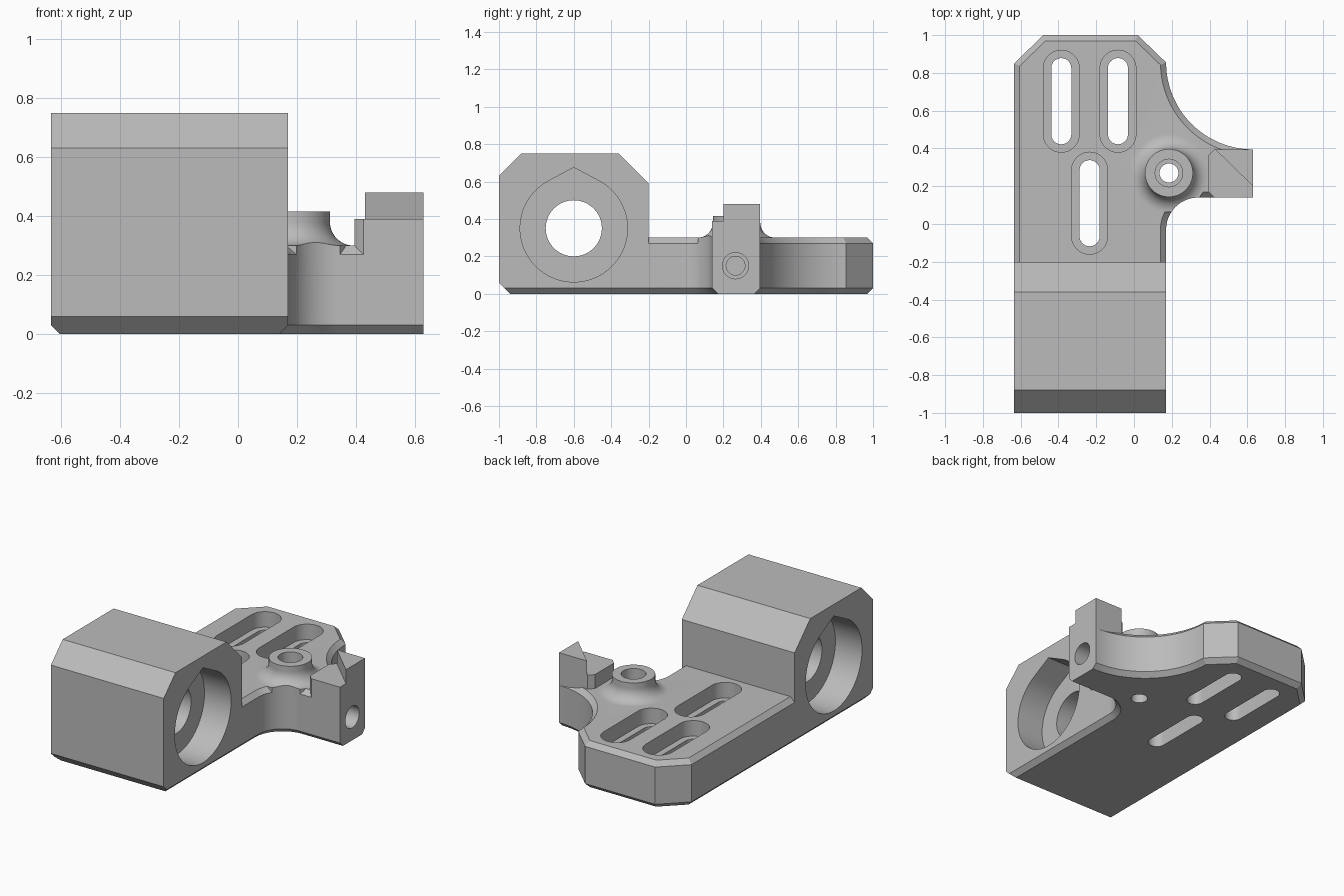
import bpy
import bmesh
from math import cos, sin, pi, radians
from mathutils import Vector

cube = bpy.data.objects.get("Cube")
if cube:
    bpy.data.objects.remove(cube, do_unlink=True)

grey = bpy.data.materials.new("plain grey")
grey.use_nodes = True
grey.diffuse_color = (0.5, 0.5, 0.5, 1)
grey.node_tree.nodes["Principled BSDF"].inputs["Base Color"].default_value = (0.5, 0.5, 0.5, 1)


def arc(cx, cy, r, start, end, n=24):
    angles = [radians(start + (end - start) * i / n) for i in range(n + 1)]
    return [(cx + r * cos(a), cy + r * sin(a)) for a in angles]


def circle(cx, cy, r, n=64):
    return arc(cx, cy, r, 0, 360, n)[:-1]


def slot(cx, cy, r, half):
    return arc(cx, cy + half, r, 0, 180) + arc(cx, cy - half, r, 180, 360)


def inset(points, d, rule):
    """Move each edge of a counter-clockwise outline inward by d where rule allows."""
    pts = [Vector(p) for p in points]
    lines = []
    for a, b in zip(pts, pts[1:] + pts[:1]):
        t = (b - a).normalized()
        lines.append((Vector((-t.y, t.x)), d if rule(a, b) else 0.0))
    result = []
    for i, p in enumerate(pts):
        (n, d1), (m, d2) = lines[i - 1], lines[i]
        det = n.x * m.y - n.y * m.x
        if abs(det) < 1e-6:
            result.append(p + n * d1)
        else:
            result.append(p + Vector((d1 * m.y - d2 * n.y, n.x * d2 - m.x * d1)) / det)
    return result


def prism(name, outline, levels, axis="z", rule=lambda a, b: True):
    """Stack copies of an outline along an axis; levels are (position, inset)."""
    bm = bmesh.new()
    rings = []
    for pos, d in levels:
        ring = inset(outline, d, rule) if d else outline
        rings.append([bm.verts.new((p[0], p[1], pos) if axis == "z" else (pos, p[0], p[1]))
                      for p in ring])
    n = len(outline)
    for low, high in zip(rings, rings[1:]):
        for i in range(n):
            j = (i + 1) % n
            bm.faces.new((low[i], low[j], high[j], high[i]))
    bm.faces.new(rings[0][::-1])
    bm.faces.new(rings[-1])
    mesh = bpy.data.meshes.new(name)
    bm.to_mesh(mesh)
    bm.free()
    mesh.materials.append(grey)
    obj = bpy.data.objects.new(name, mesh)
    bpy.context.collection.objects.link(obj)
    return obj


def combine(target, tools, operation):
    for tool in tools:
        mod = target.modifiers.new("combine", "BOOLEAN")
        mod.operation = operation
        mod.solver = "EXACT"
        mod.object = tool
        bpy.context.view_layer.objects.active = target
        bpy.ops.object.modifier_apply(modifier=mod.name)
        bpy.data.objects.remove(tool, do_unlink=True)


LEFT, RIGHT, TIP = -0.635, 0.17, 0.63
BLOCK_BACK, ARM_FRONT, ARM_BACK = -0.2, 0.14, 0.395
PLATE_TOP, ARM_TOP, RIDGE_TOP = 0.3, 0.39, 0.48
BEVEL = 0.03
BOSS = (0.185, 0.27)

# Mounting plate with a swept side arm, bevelled except where it meets the block and at the arm tip
outline = ([(LEFT, BLOCK_BACK), (RIGHT, BLOCK_BACK)]
           + arc(0.34, -0.03, 0.17, 180, 90)
           + [(TIP, ARM_FRONT)]
           + arc(TIP, 0.855, 0.46, 270, 180, 32)
           + [(0.02, 1), (-0.48, 1), (LEFT, 0.85)])


def bevelled(a, b):
    at_block = a.y < BLOCK_BACK + 0.01 and b.y < BLOCK_BACK + 0.01
    at_tip = a.x > TIP - 0.001 and b.x > TIP - 0.001
    return not (at_block or at_tip)


plate = prism("mounting_plate", outline,
              [(0, BEVEL), (BEVEL, 0), (PLATE_TOP - BEVEL, 0), (PLATE_TOP, BEVEL)], rule=bevelled)

# Raised arm end and its triangular ridge
arm = prism("arm_end", [(0.425, ARM_FRONT), (TIP, ARM_FRONT), (TIP, ARM_BACK),
                        (0.425, ARM_BACK), (0.395, ARM_BACK - BEVEL), (0.395, ARM_FRONT + BEVEL)],
            [(0.2, 0), (ARM_TOP, 0)])
ridge = prism("ridge", [(TIP, 0.2), (TIP, ARM_BACK), (0.43, ARM_BACK)],
              [(0.34, 0), (RIDGE_TOP, 0)])

# Round boss with a filleted foot, trimmed to the plate outline
FILLET = 0.08
foot = [(PLATE_TOP + FILLET * (1 - cos(a)), FILLET * sin(a))
        for a in [pi / 2 * i / 12 for i in range(13)]]
boss = prism("boss", circle(*BOSS, 0.127 + FILLET), [(0.2, 0)] + foot + [(0.415, FILLET)])
combine(boss, [prism("boss_trim", outline, [(0.1, 0), (0.6, 0)])], "INTERSECT")
combine(plate, [arm, ridge, boss], "UNION")

# Stepped slots, boss hole and arm tip hole
holes = []
for x, y in ((-0.385, 0.65), (-0.085, 0.65), (-0.235, 0.11)):
    holes.append(prism("slot_recess", slot(x, y, 0.095, 0.175), [(0.2, 0), (0.5, 0)]))
    holes.append(prism("slot_through", slot(x, y, 0.053, 0.175), [(-0.1, 0), (0.4, 0)]))
holes.append(prism("boss_recess", circle(*BOSS, 0.073), [(0.15, 0), (0.6, 0)]))
holes.append(prism("boss_through", circle(*BOSS, 0.05), [(-0.1, 0), (0.5, 0)]))
holes.append(prism("tip_recess", circle(0.265, 0.15, 0.07), [(0.43, 0), (0.8, 0)], "x"))
holes.append(prism("tip_hole", circle(0.265, 0.15, 0.05), [(0.33, 0), (0.7, 0)], "x"))
combine(plate, holes, "DIFFERENCE")

# Bearing block, bevelled along its lower side edges
profile = [(-0.94, 0), (BLOCK_BACK, 0), (BLOCK_BACK, 0.59), (-0.36, 0.75),
           (-0.88, 0.75), (-1, 0.63), (-1, 0.06)]
block = prism("bearing_block", profile,
              [(LEFT, BEVEL), (LEFT + BEVEL, 0), (RIGHT - BEVEL, 0), (RIGHT, BEVEL)], "x",
              rule=lambda a, b: a.y < 0.01 and b.y < 0.01)

# Bore with a teardrop pocket on each side
BORE_Y, BORE_Z, POCKET = -0.6, 0.35, 0.19
teardrop = arc(BORE_Y, BORE_Z, 0.287, 118, 422, 64) + [(BORE_Y, 0.675)]
combine(block, [
    prism("bore", circle(BORE_Y, BORE_Z, 0.15), [(-1, 0), (1, 0)], "x"),
    prism("left_pocket", teardrop, [(RIGHT - POCKET, 0), (1, 0)], "x"),
    prism("right_pocket", teardrop, [(-1, 0), (LEFT + POCKET, 0)], "x"),
], "DIFFERENCE")

# Smooth the curved walls and keep the edges crisp
for obj in (plate, block):
    bpy.ops.object.select_all(action="DESELECT")
    obj.select_set(True)
    bpy.context.view_layer.objects.active = obj
    bpy.ops.object.shade_smooth_by_angle(angle=radians(30))
